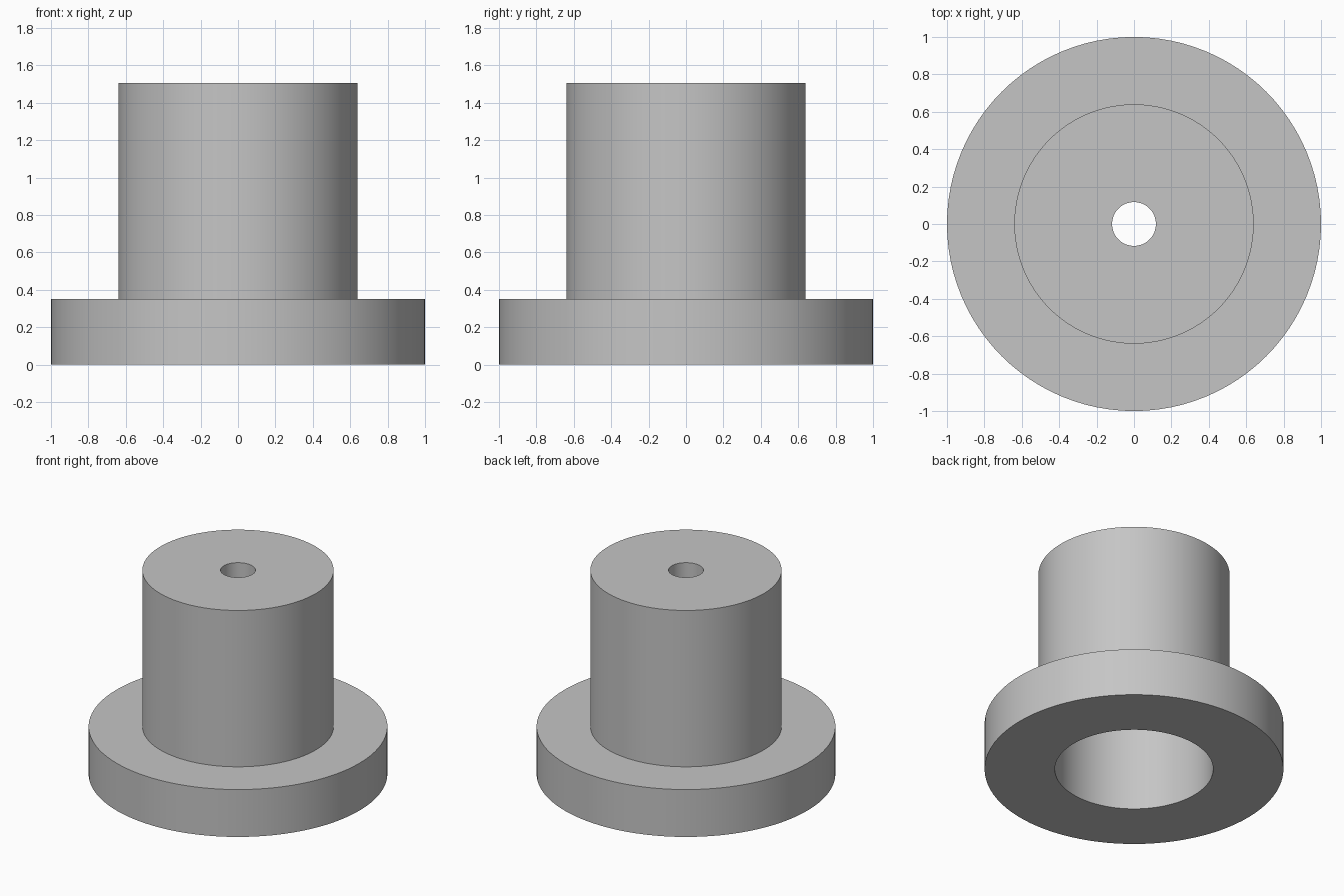
import bpy
import bmesh
import math

cube = bpy.data.objects.get("Cube")
if cube:
    bpy.data.objects.remove(cube, do_unlink=True)

# Dimensions
FLANGE_R, FLANGE_H = 1.0, 0.35
BARREL_R, TOP = 0.64, 1.505
BORE_R, HOLE_R = 0.53, 0.117
CEILING = TOP - 0.12
SEGMENTS = 96

# Plain grey material
grey = bpy.data.materials.new("plain_grey")
grey.use_nodes = True
colour = (0.56, 0.56, 0.56, 1)
grey.diffuse_color = colour
grey.node_tree.nodes["Principled BSDF"].inputs["Base Color"].default_value = colour


def lathe(name, profile, material):
    """Turn a closed (radius, height) profile around the z axis."""
    bm = bmesh.new()
    verts = [bm.verts.new((r, 0, z)) for r, z in profile]
    edges = [bm.edges.new((verts[i - 1], verts[i])) for i in range(len(verts))]
    bmesh.ops.spin(bm, geom=verts + edges, cent=(0, 0, 0), axis=(0, 0, 1),
                   angle=math.tau, steps=SEGMENTS, use_duplicate=False)
    bmesh.ops.remove_doubles(bm, verts=bm.verts, dist=0.0001)
    bmesh.ops.recalc_face_normals(bm, faces=bm.faces)
    mesh = bpy.data.meshes.new(name)
    bm.to_mesh(mesh)
    bm.free()
    mesh.materials.append(material)
    obj = bpy.data.objects.new(name, mesh)
    bpy.context.collection.objects.link(obj)
    bpy.ops.object.select_all(action="DESELECT")
    obj.select_set(True)
    bpy.context.view_layer.objects.active = obj
    bpy.ops.object.shade_smooth_by_angle(angle=math.radians(30))
    return obj


# Flange, barrel, top hole and wide bore open at the bottom, as one turned part
lathe("flanged_bushing", [
    (BORE_R, 0), (FLANGE_R, 0), (FLANGE_R, FLANGE_H), (BARREL_R, FLANGE_H),
    (BARREL_R, TOP), (HOLE_R, TOP), (HOLE_R, CEILING), (BORE_R, CEILING),
], grey)
